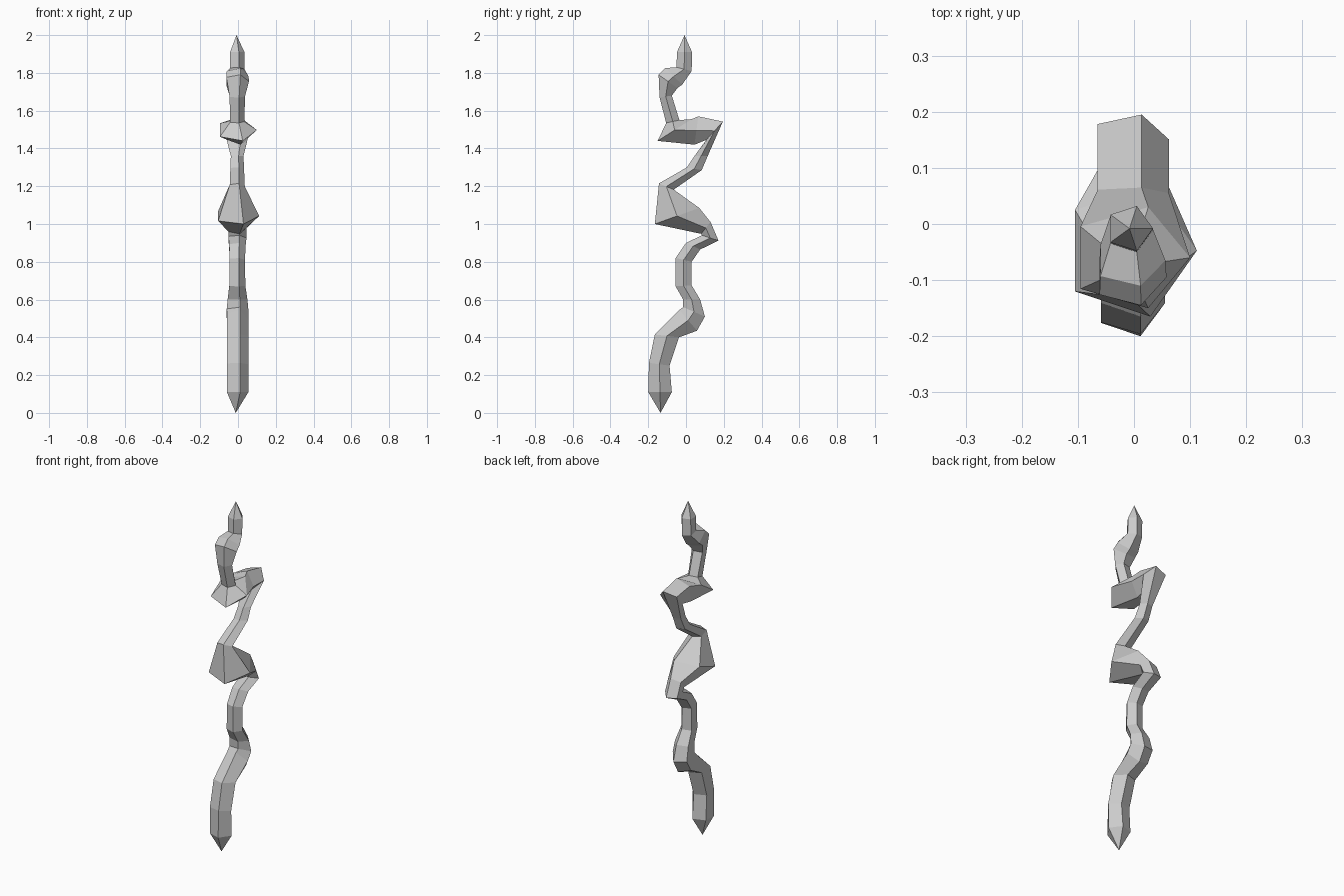
import bpy, bmesh
from math import cos, sin, tau

SIDES = 5
CENTRE_X = -0.008

# rings along the crooked path: (radius, front y, front z, back y, back z)
RINGS = [
    (.063, -.20, .11, -.075, .11),      # straight foot
    (.063, -.196, .265, -.087, .25),
    (.063, -.165, .415, -.037, .40),
    (.063, -.035, .545, .058, .435),    # lower kink
    (.064, -.015, .56, .10, .51),
    (.058, -.015, .60, .075, .60),
    (.047, -.055, .67, .03, .675),
    (.045, -.055, .82, .03, .80),
    (.048, 0, .90, .075, .865),
    (.053, .085, .94, .172, .912),      # fold towards the front
    (.053, .08, .948, .13, 1.01),
    (.120, -.165, 1.00, .07, 1.085),    # large swelling
    (.044, -.143, 1.215, -.065, 1.182),
    (.040, .005, 1.30, .083, 1.285),
    (.037, .045, 1.36, .115, 1.36),
    (.070, .107, 1.445, .195, 1.542),   # upper hook
    (.070, .045, 1.42, .065, 1.57),
    (.108, -.15, 1.44, .03, 1.555),     # upper swelling
    (.042, -.105, 1.535, -.035, 1.55),
    (.045, -.14, 1.67, -.075, 1.68),    # head bend
    (.066, -.145, 1.79, -.045, 1.72),
    (.064, -.11, 1.825, -.02, 1.738),
    (.042, -.05, 1.83, .03, 1.81),
    (.042, -.048, 1.91, .032, 1.91),
]
HALF = sin(tau / SIDES)                 # half depth of a unit pentagon

bm = bmesh.new()


def add_ring(r, fy, fz, by, bz):
    """Five-sided ring stretched between its front and back points."""
    ring = []
    for i in range(SIDES):
        a = tau * i / SIDES
        t = 0.5 + sin(a) / (2 * HALF)
        ring.append(bm.verts.new((CENTRE_X + r * cos(a),
                                  fy + (by - fy) * t,
                                  fz + (bz - fz) * t)))
    return ring


rings = [add_ring(*r) for r in RINGS]

# side faces
for lo, hi in zip(rings, rings[1:]):
    for i in range(SIDES):
        j = (i + 1) % SIDES
        bm.faces.new((lo[i], lo[j], hi[j], hi[i]))

# pointed ends
for ring, tip in ((rings[0], (-.012, -.135, 0)), (rings[-1], (CENTRE_X, -.008, 2))):
    v = bm.verts.new(tip)
    for i in range(SIDES):
        bm.faces.new((ring[i], ring[(i + 1) % SIDES], v))

bmesh.ops.recalc_face_normals(bm, faces=bm.faces)
mesh = bpy.data.meshes.new("crooked_stalk")
bm.to_mesh(mesh)
bm.free()
obj = bpy.data.objects.new("crooked_stalk", mesh)
bpy.context.collection.objects.link(obj)
